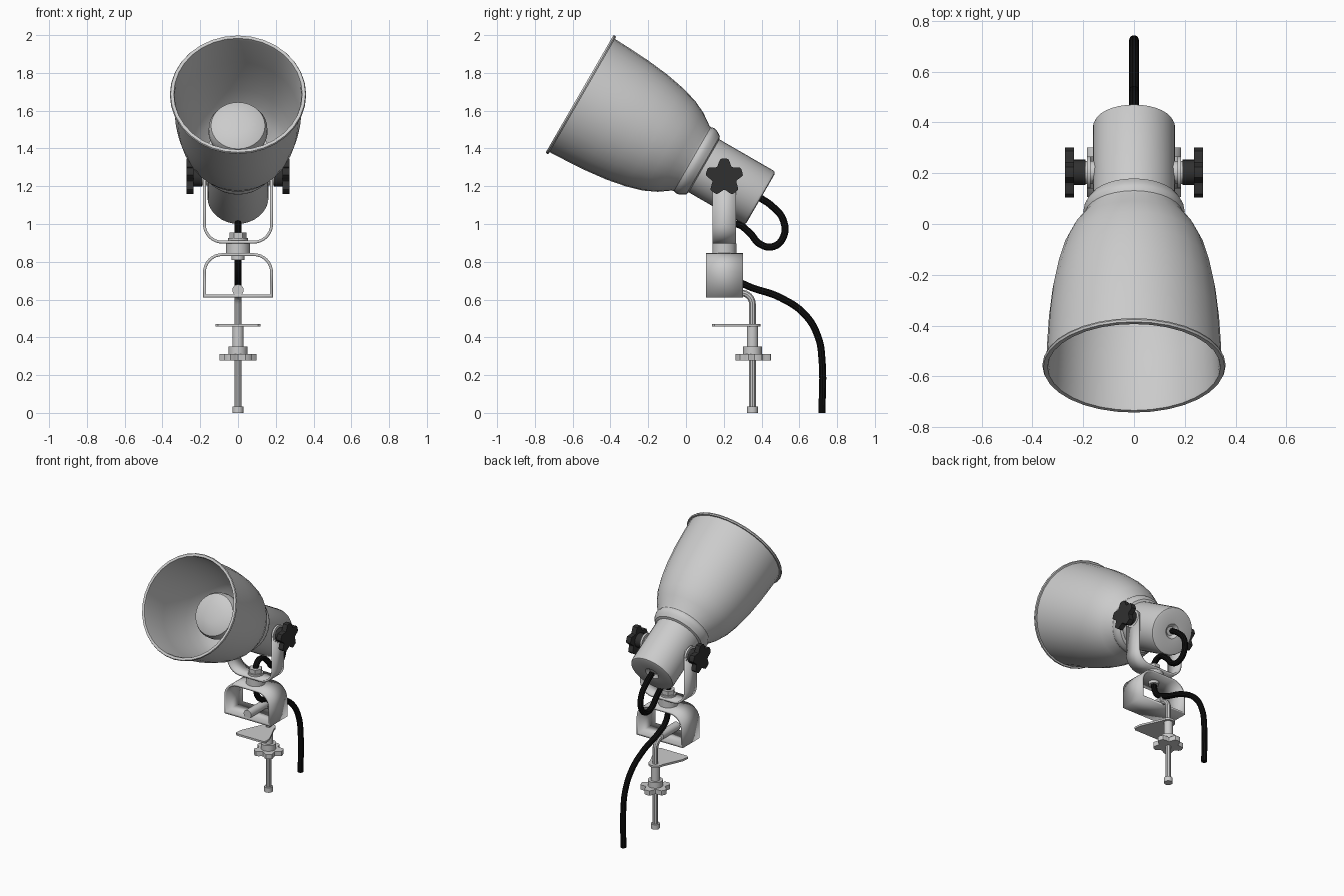
import bpy, bmesh
from math import sin, cos, pi, radians
from mathutils import Matrix, Vector

if "Cube" in bpy.data.objects:
    bpy.data.objects.remove(bpy.data.objects["Cube"])


def material(name, v):
    m = bpy.data.materials.new(name)
    m.diffuse_color = (v, v, v, 1)
    m.use_nodes = True
    m.node_tree.nodes["Principled BSDF"].inputs["Base Color"].default_value = m.diffuse_color
    return m


BLACK = material("black_rubber", 0.005)
DARK = material("dark_plastic", 0.03)


def finish(name, bm, mat=None, angle=35, mirror=False):
    bmesh.ops.recalc_face_normals(bm, faces=bm.faces)
    me = bpy.data.meshes.new(name)
    bm.to_mesh(me)
    bm.free()
    ob = bpy.data.objects.new(name, me)
    bpy.context.collection.objects.link(ob)
    if mat:
        me.materials.append(mat)
    if mirror:
        ob.modifiers.new("Mirror", 'MIRROR')
    bpy.ops.object.select_all(action='DESELECT')
    ob.select_set(True)
    bpy.context.view_layer.objects.active = ob
    bpy.ops.object.shade_smooth_by_angle(angle=radians(angle))
    return ob


def lathe(name, profile, mtx, n=32, **kw):
    """Revolve (radius, height) points about local z."""
    bm = bmesh.new()
    vs = [bm.verts.new((r, 0, h)) for r, h in profile]
    es = [bm.edges.new(p) for p in zip(vs, vs[1:])]
    bmesh.ops.spin(bm, geom=vs + es, axis=(0, 0, 1), cent=(0, 0, 0),
                   angle=2 * pi, steps=n, use_duplicate=False)
    bmesh.ops.remove_doubles(bm, verts=bm.verts, dist=1e-4)
    bm.transform(mtx)
    return finish(name, bm, **kw)


def cyl(name, r, h0, h1, mtx, n=24, **kw):
    return lathe(name, [(0, h0), (r, h0), (r, h1), (0, h1)], mtx, n, **kw)


def prism(name, outline, height, mtx, **kw):
    """Extrude an xy outline along local z."""
    bm = bmesh.new()
    f = bm.faces.new([bm.verts.new((x, y, 0)) for x, y in outline])
    ext = bmesh.ops.extrude_face_region(bm, geom=[f])["geom"]
    bmesh.ops.translate(bm, vec=(0, 0, height),
                        verts=[v for v in ext if isinstance(v, bmesh.types.BMVert)])
    bm.transform(mtx)
    return finish(name, bm, **kw)


def strap(name, path, y0, y1, thick, closed=False):
    """Bend a flat metal strip along an xz path, thickened inward."""
    bm = bmesh.new()
    rows = [(bm.verts.new((x, y0, z)), bm.verts.new((x, y1, z))) for x, z in path]
    pairs = list(zip(rows, rows[1:])) + ([(rows[-1], rows[0])] if closed else [])
    for a, b in pairs:
        bm.faces.new((a[0], b[0], b[1], a[1]))
    ob = finish(name, bm)
    mod = ob.modifiers.new("Solidify", 'SOLIDIFY')
    mod.thickness, mod.offset, mod.use_even_offset = thick, 0, True
    return ob


def arc(cx, cy, r, a0, a1, n=8):
    return [(cx + r * cos(radians(a0 + (a1 - a0) * i / n)),
             cy + r * sin(radians(a0 + (a1 - a0) * i / n))) for i in range(n + 1)]


def tube(name, pts, r, mat=None, kind='POLY'):
    cu = bpy.data.curves.new(name, 'CURVE')
    cu.dimensions = '3D'
    cu.bevel_depth, cu.bevel_resolution, cu.use_fill_caps = r, 3, True
    sp = cu.splines.new(kind)
    if kind == 'BEZIER':
        sp.bezier_points.add(len(pts) - 1)
        for b, (y, z) in zip(sp.bezier_points, pts):
            b.co = (0, y, z)
            b.handle_left_type = b.handle_right_type = 'AUTO'
    else:
        sp.points.add(len(pts) - 1)
        for b, (y, z) in zip(sp.points, pts):
            b.co = (0, y, z, 1)
    if mat:
        cu.materials.append(mat)
    ob = bpy.data.objects.new(name, cu)
    bpy.context.collection.objects.link(ob)
    bpy.ops.object.select_all(action='DESELECT')
    ob.select_set(True)
    bpy.context.view_layer.objects.active = ob
    bpy.ops.object.convert(target='MESH')
    bpy.ops.object.shade_smooth_by_angle(angle=radians(35))


def star(start):
    pts = []
    for i in range(60):
        a = 2 * pi * i / 60
        r = min(0.099, 0.088 + 0.021 * cos(5 * a))
        pts.append((r * cos(a + start), r * sin(a + start)))
    return pts


T = Matrix.Translation
HEAD = T((0, 0.395, 1.135)) @ Matrix.Rotation(radians(60), 4, 'X')
PIVOT = T((0, 0.203, 1.248)) @ Matrix.Rotation(radians(90), 4, 'Y')
POST = T((0, 0.203, 0))
ROD = T((0, 0.352, 0))

# lamp head: neck cap, collar and hollow shade with rolled rim
lathe("neck", [(0, 0.025), (0.03, 0.025), (0.05, 0.004), (0.147, 0), (0.157, 0.004),
               (0.162, 0.016), (0.162, 0.37), (0, 0.37)], HEAD)
outer = [(0.16, 0.345), (0.178, 0.352), (0.19, 0.37), (0.197, 0.385), (0.2, 0.4),
         (0.195, 0.417), (0.2, 0.43), (0.242, 0.49), (0.275, 0.56), (0.301, 0.65),
         (0.321, 0.755), (0.335, 0.88), (0.342, 1.0), (0.346, 1.09)]
rim = [(0.357, 1.09), (0.361, 1.098), (0.357, 1.107), (0.34, 1.107)]
inner = [(0.336, 1.09), (0.325, 0.88), (0.309, 0.755), (0.289, 0.65),
         (0.263, 0.56), (0.23, 0.49), (0.18, 0.43), (0, 0.42)]
lathe("shade", outer + rim + inner, HEAD)

# bulb
lathe("bulb", [(0.06, 0.41), (0.065, 0.5), (0.1, 0.57), (0.145, 0.66), (0.157, 0.71),
               (0.155, 0.745), (0.143, 0.772), (0.11, 0.787), (0.06, 0.796), (0, 0.8)], HEAD)

# upper yoke with rounded ears, washers and star knobs
strap("upper_yoke", [(-0.178, 1.25)] + arc(-0.083, 0.999, 0.095, 180, 270)
      + arc(0.083, 0.999, 0.095, 270, 360) + [(0.178, 1.25)], 0.14, 0.266, 0.015)
cyl("yoke_ear", 0.063, 0.1705, 0.1855, PIVOT, mirror=True)
cyl("pivot_washer", 0.045, 0.15, 0.195, PIVOT, mirror=True)
cyl("knob_shaft", 0.05, 0.19, 0.24, PIVOT, mirror=True, mat=DARK)
prism("knob_head", star(pi), 0.036, PIVOT @ T((0, 0, 0.236)), mirror=True, mat=DARK)

# swivel between the brackets
cyl("swivel_hub", 0.064, 0.836, 0.898, POST)
cyl("swivel_washer", 0.052, 0.908, 0.925, POST)
cyl("swivel_nut", 0.045, 0.925, 0.955, POST, n=6)
cyl("swivel_sleeve", 0.035, 0.81, 0.84, POST)

# lower bracket: closed strap
strap("clamp_bracket", [(-0.178, 0.618)] + arc(-0.083, 0.743, 0.095, 180, 90)
      + arc(0.083, 0.743, 0.095, 90, 0) + [(0.178, 0.618)],
      0.107, 0.302, 0.015, closed=True)

# clamp rod: collar bar through the bracket, bent threaded rod and foot
cyl("clamp_bar", 0.03, -0.302, -0.108,
    T((0, 0, 0.65)) @ Matrix.Rotation(radians(90), 4, 'X'))
tube("clamp_rod", [(0.25, 0.635)] + arc(0.292, 0.575, 0.06, 90, 0) + [(0.352, 0.01)], 0.0185)
cyl("rod_foot", 0.029, 0, 0.035, ROD)

# pressure plate, collars and star nut
prism("pressure_plate", [(-0.105, 0.137), (0.105, 0.137), (0.12, 0.15), (0.115, 0.2)]
      + arc(0, 0.345, 0.05, 0, 180, 12) + [(-0.115, 0.2), (-0.12, 0.15)],
      0.014, T((0, 0, 0.457)))
cyl("nut_sleeve", 0.03, 0.35, 0.458, ROD)
cyl("nut_collar", 0.05, 0.31, 0.352, ROD)
prism("star_nut", star(pi / 2), 0.034, ROD @ T((0, 0, 0.277)))

# power cable
tube("power_cable", [(0.39, 1.14), (0.455, 1.095), (0.515, 1.02), (0.515, 0.93), (0.46, 0.88),
                     (0.39, 0.895), (0.335, 0.955), (0.265, 1.0), (0.215, 0.98), (0.203, 0.9),
                     (0.205, 0.8), (0.235, 0.725), (0.32, 0.675), (0.5, 0.61), (0.63, 0.52),
                     (0.7, 0.4), (0.72, 0.28), (0.72, 0.0)], 0.0195, BLACK, 'BEZIER')
